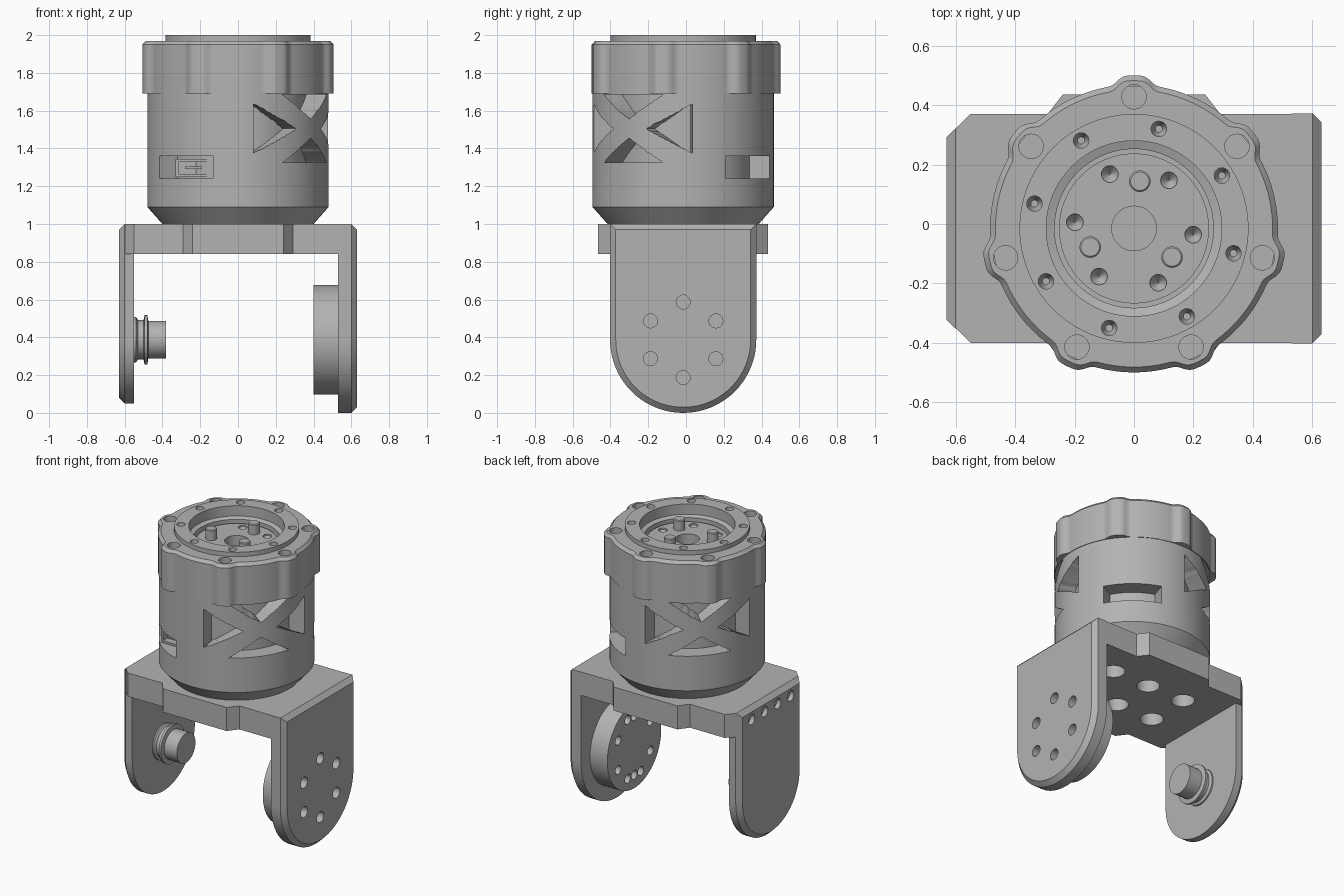
import bpy, bmesh
from math import sin, cos, pi, radians, exp, sqrt
from mathutils import Matrix, Vector

if "Cube" in bpy.data.objects:
    bpy.data.objects.remove(bpy.data.objects["Cube"])

CY = -0.015          # the joint axis sits slightly forward
AXIS_Z = 0.387       # height of the hinge axis
SEG = 96

grey = bpy.data.materials.new("machined_grey")
grey.use_nodes = True
tone = (0.45, 0.45, 0.45, 1)
grey.diffuse_color = tone
grey.node_tree.nodes["Principled BSDF"].inputs["Base Color"].default_value = tone


def loft(bm, rings, closed=False):
    """Skin a list of equal point rings; closed joins the last to the first."""
    vs = [[bm.verts.new(p) for p in ring] for ring in rings]
    n = len(vs[0])
    pairs = list(zip(vs, vs[1:])) + ([(vs[-1], vs[0])] if closed else [])
    new = [bm.faces.new((a[i], a[(i + 1) % n], b[(i + 1) % n], b[i]))
           for a, b in pairs for i in range(n)]
    if not closed:
        new += [bm.faces.new(vs[0]), bm.faces.new(vs[-1])]
    bmesh.ops.recalc_face_normals(bm, faces=new)


def lathe(bm, profile, centre=(0, CY, 0), axis="Z", closed=False, seg=SEG):
    """Revolve (radius, height) pairs about an axis through centre."""
    c = Vector(centre)
    rings = []
    for r, h in profile:
        ring = []
        for i in range(seg):
            u, v = r * cos(2 * pi * i / seg), r * sin(2 * pi * i / seg)
            ring.append(c + Vector((u, v, h) if axis == "Z" else (h, u, v)))
        rings.append(ring)
    loft(bm, rings, closed)


def box(bm, lo, hi):
    lo, hi = Vector(lo), Vector(hi)
    m = Matrix.Translation((lo + hi) / 2) @ Matrix.Diagonal((*(hi - lo), 1))
    bmesh.ops.create_cube(bm, size=1, matrix=m)


def polar(r, deg):
    return r * cos(radians(deg)), CY + r * sin(radians(deg))


def finish(name, bm, cutter=None):
    me = bpy.data.meshes.new(name)
    bm.to_mesh(me)
    me.materials.append(grey)
    ob = bpy.data.objects.new(name, me)
    bpy.context.collection.objects.link(ob)
    if cutter:
        cut = finish(name + "_cutter", cutter)
        cut.hide_render = True
        mod = ob.modifiers.new("cut", "BOOLEAN")
        mod.object, mod.operation, mod.solver = cut, "DIFFERENCE", "EXACT"
        bpy.context.view_layer.update()
        dg = bpy.context.evaluated_depsgraph_get()
        baked = bpy.data.meshes.new_from_object(ob.evaluated_get(dg))
        ob.modifiers.clear()
        ob.data = baked
        bpy.data.objects.remove(cut)
    bpy.ops.object.select_all(action="DESELECT")
    ob.select_set(True)
    bpy.context.view_layer.objects.active = ob
    bpy.ops.object.shade_smooth_by_angle(angle=radians(28))
    return ob


def u_ring(x, r, top):
    """Outline of a side plate: straight top, round bottom."""
    arc = [(x, CY + r * cos(pi + pi * i / 40), AXIS_Z + r * sin(pi + pi * i / 40))
           for i in range(41)]
    return arc + [(x, CY + r, top), (x, CY - r, top)]


# Bridge plate with tabs and a grid of mounting holes underneath
bm, cut = bmesh.new(), bmesh.new()
half = [(0.6, 0.385), (0.29, 0.385), (0.24, 0.45), (-0.24, 0.45), (-0.29, 0.385),
        (-0.55, 0.385), (-0.6, 0.335)]
outline = half + [(x, -y) for x, y in reversed(half)]
loft(bm, [[(x, CY + y, z) for x, y in outline] for z in (0.84, 1.0)])
for x in (-0.28, 0, 0.28):
    for y in (-0.15, 0.15):
        lathe(cut, [(0.072, 0.8), (0.072, 1.1)], (x, CY + y, 0), seg=32)
finish("bridge_plate", bm, cut)

# Drive side plate with six bolt holes
bm, cut = bmesh.new(), bmesh.new()
loft(bm, [u_ring(0.53, 0.387, 1), u_ring(0.6, 0.387, 1), u_ring(0.63, 0.357, 0.97)])
bolts = [(0.2 * cos(radians(a)), 0.2 * sin(radians(a))) for a in range(30, 390, 60)]
for y, z in bolts:
    lathe(cut, [(0.037, 0.57), (0.037, 0.7)], (0, CY + y, AXIS_Z + z), "X", seg=24)
finish("drive_side_plate", bm, cut)

# Idler side plate with a row of screw holes
bm, cut = bmesh.new(), bmesh.new()
loft(bm, [u_ring(-0.55, 0.337, 1), u_ring(-0.6, 0.337, 1), u_ring(-0.63, 0.307, 0.97)])
for k in (-1.5, -0.5, 0.5, 1.5):
    lathe(cut, [(0.035, -0.7), (0.035, -0.57)], (0, CY + 0.14 * k, 0.92), "X", seg=24)
finish("idler_side_plate", bm, cut)

# Drive horn disc on the inner face
bm, cut = bmesh.new(), bmesh.new()
lathe(bm, [(0.29, 0.40), (0.29, 0.54)], (0, CY, AXIS_Z), "X")
small = [(0.07 * s, 0.2 * t) for s in (-1, 1) for t in (-1, 1)]
for y, z in bolts + small:
    lathe(cut, [(0.03, 0.35), (0.03, 0.46)], (0, CY + y, AXIS_Z + z), "X", seg=24)
finish("drive_horn", bm, cut)

# Idler pin with flange
bm = bmesh.new()
lathe(bm, [(0.12, -0.56), (0.12, -0.54), (0.105, -0.53), (0.105, -0.5), (0.13, -0.495),
           (0.13, -0.48), (0.1, -0.475), (0.1, -0.38)], (0, CY, AXIS_Z), "X", seg=64)
finish("idler_pin", bm)


# Motor housing shell with cross-braced windows and two port slots
def window(bm, centre, corners, steps=8):
    pts = []
    for (a, z), (b, w) in zip(corners, corners[1:] + corners[:1]):
        pts += [(a + (b - a) * k / steps, z + (w - z) * k / steps) for k in range(steps)]
    loft(bm, [[(*polar(r, centre + a), z) for a, z in pts] for r in (0.28, 0.65)])


bm, cut = bmesh.new(), bmesh.new()
lathe(bm, [(0.40, 1.0), (0.48, 1.09), (0.48, 1.9), (0.35, 1.9), (0.35, 1.0)], closed=True)
MID = 1.505
for az in (-37, 135):
    for s in (-1, 1):
        window(cut, az, [(43 * s, MID - 0.13), (43 * s, MID + 0.13), (13 * s, MID)])
        window(cut, az, [(-24, MID + 0.18 * s), (24, MID + 0.18 * s), (0, MID + 0.05 * s)])
for az in (50, 232):
    window(cut, az, [(-22, 1.24), (22, 1.24), (22, 1.36), (-22, 1.36)])
bmesh.ops.triangulate(cut, faces=cut.faces[:])
finish("housing_shell", bm, cut)

bm = bmesh.new()
lathe(bm, [(0.37, 1.0), (0.37, 1.8)])
finish("housing_core", bm)

# Cable socket in the front slot
bm, cut = bmesh.new(), bmesh.new()
box(bm, (-0.33, -0.355, 1.25), (-0.14, -0.2, 1.345))
box(cut, (-0.315, -0.5, 1.265), (-0.155, -0.31, 1.33))
finish("cable_socket", bm, cut)
bm = bmesh.new()
box(bm, (-0.28, -0.345, 1.29), (-0.19, -0.25, 1.305))
finish("socket_tongue", bm)

# Scalloped end cap with seven screw lobes
LOBES = [90 + 360 * k / 7 for k in range(7)]


def cap_ring(inset, z, n=336):
    ring = []
    for i in range(n):
        a = 360 * i / n
        d = min(abs((a - lobe + 180) % 360 - 180) for lobe in LOBES)
        ring.append((*polar(0.484 + 0.031 * exp(-(d / 7) ** 4) - inset, a), z))
    return ring


bm, cut = bmesh.new(), bmesh.new()
bore = [[(*polar(0.377, 360 * i / 336), z) for i in range(336)] for z in (1.97, 1.69)]
loft(bm, [cap_ring(0, 1.69), cap_ring(0, 1.95), cap_ring(0.018, 1.97)] + bore, closed=True)
for a in LOBES:
    lathe(cut, [(0.041, 1.88), (0.041, 2.1)], (*polar(0.443, a), 0), seg=32)
finish("end_cap", bm, cut)

# Raised bearing ring with eight screw holes
bm, cut = bmesh.new(), bmesh.new()
lathe(bm, [(0.385, 1.85), (0.385, 2.0), (0.295, 2.0), (0.295, 1.93), (0.267, 1.92),
           (0.267, 1.85)], closed=True)
for k in range(8):
    lathe(cut, [(0.012, 1.93), (0.026, 1.96), (0.026, 2.1)],
          (*polar(0.345, 76 + 45 * k), 0), seg=24)
finish("bearing_ring", bm, cut)

# Output shaft face with countersinks and a centre bore
bm, cut = bmesh.new(), bmesh.new()
lathe(bm, [(0.3, 1.75), (0.3, 1.87), (0.252, 1.87), (0.252, 1.9)])
lathe(cut, [(0.075, 1.82), (0.075, 2.0)], seg=48)
for k in range(6):
    lathe(cut, [(0.003, 1.86), (0.028, 1.89), (0.028, 2.0)],
          (*polar(0.2, 114 + 60 * k), 0), seg=24)
finish("output_shaft", bm, cut)

# Three locating dowels
for k, side in enumerate(("back", "left", "right")):
    bm = bmesh.new()
    lathe(bm, [(0.036, 1.86), (0.036, 1.965), (0.031, 1.97)],
          (*polar(0.16, 83 + 120 * k), 0), seg=32)
    finish("dowel_" + str(k + 1), bm)
